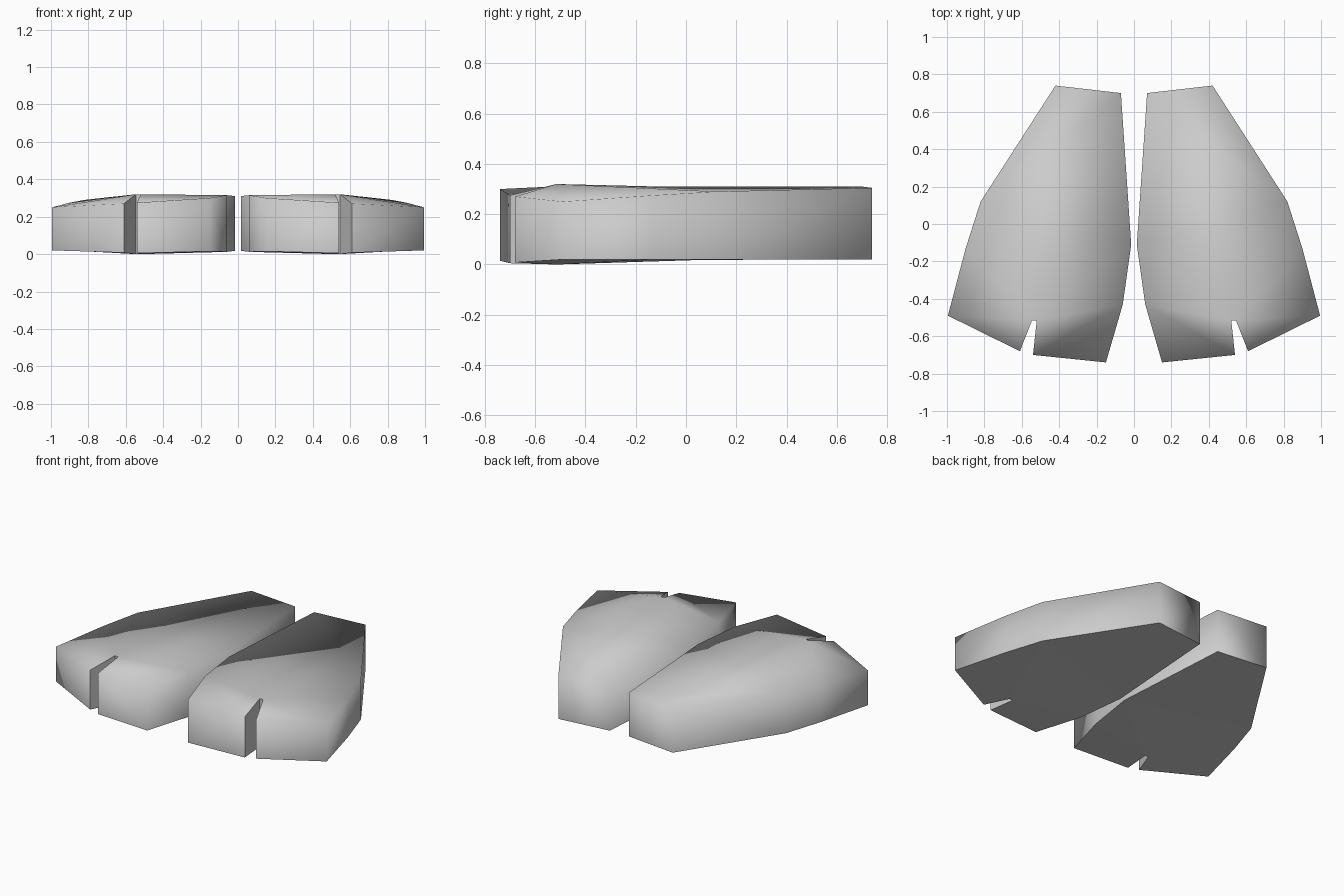
import bpy
import bmesh

cube = bpy.data.objects.get("Cube")
if cube:
    bpy.data.objects.remove(cube, do_unlink=True)

# One plain grey
grey = bpy.data.materials.new("light_grey")
grey.use_nodes = True
colour = (0.6, 0.6, 0.6, 1.0)
grey.diffuse_color = colour
grey.node_tree.nodes["Principled BSDF"].inputs["Base Color"].default_value = colour

# Outline of one foot, anticlockwise: x, y, bottom z, top z
OUTLINE = [
    (0.07, 0.70, 0.02, 0.31),       # 0 back, inner
    (0.015, -0.11, 0.018, 0.31),    # 1 inner side
    (0.06, -0.43, 0.012, 0.315),    # 2 inner side, start of toe
    (0.15, -0.74, 0.015, 0.30),     # 3 inner toe tip
    (0.54, -0.70, 0.005, 0.275),    # 4 inner toe, at the cleft
    (0.52, -0.515, 0.0, 0.32),      # 5 cleft end
    (0.545, -0.515, 0.0, 0.32),     # 6 cleft end
    (0.61, -0.68, 0.008, 0.27),     # 7 outer toe, at the cleft
    (0.995, -0.49, 0.02, 0.25),     # 8 outer toe tip
    (0.90, -0.13, 0.02, 0.275),     # 9 outer side, start of toe
    (0.82, 0.12, 0.02, 0.29),       # 10 outer side
    (0.42, 0.74, 0.02, 0.305),      # 11 back, outer
]

# Heel, instep and the two toes
PANELS = [(0, 1, 10, 11), (1, 2, 5), (1, 5, 6, 10), (6, 9, 10),
          (2, 3, 4, 5), (6, 7, 8, 9)]


def make_foot(name, side):
    bm = bmesh.new()
    low = [bm.verts.new((side * x, y, b)) for x, y, b, t in OUTLINE]
    top = [bm.verts.new((side * x, y, t)) for x, y, b, t in OUTLINE]

    # Upper surface and sole
    sole = []
    for panel in PANELS:
        bm.faces.new([top[i] for i in panel])
        sole.append(bm.faces.new([low[i] for i in reversed(panel)]))

    # Side walls
    n = len(OUTLINE)
    for i in range(n):
        j = (i + 1) % n
        bm.faces.new((low[i], low[j], top[j], top[i]))

    bmesh.ops.recalc_face_normals(bm, faces=bm.faces)
    for face in bm.faces:
        face.smooth = face not in sole

    # Crisp sole rim and cleft corners; the rest blends softly
    for i in range(n):
        bm.edges.get((low[i], low[(i + 1) % n])).smooth = False
    for i in (4, 5, 6, 7):
        bm.edges.get((low[i], top[i])).smooth = False
    for i, j in ((4, 5), (5, 6), (6, 7)):
        bm.edges.get((top[i], top[j])).smooth = False

    mesh = bpy.data.meshes.new(name)
    bm.to_mesh(mesh)
    bm.free()
    mesh.materials.append(grey)
    foot = bpy.data.objects.new(name, mesh)
    bpy.context.collection.objects.link(foot)
    return foot


make_foot("left_foot", 1)
make_foot("right_foot", -1)
